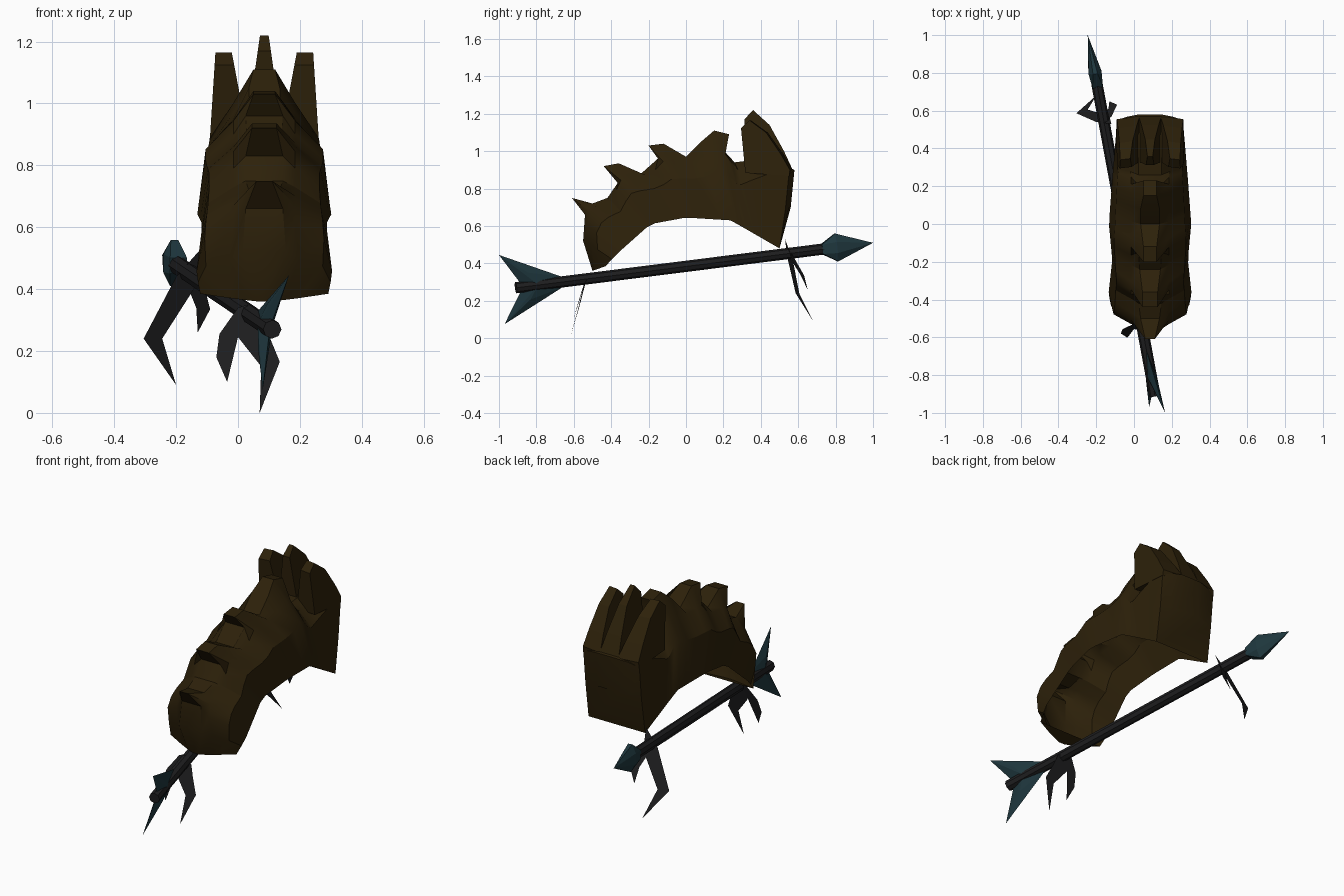
import bpy, bmesh
from mathutils import Vector

cube = bpy.data.objects.get("Cube")
if cube:
    bpy.data.objects.remove(cube)

MID = 0.085  # centre line of the hide in x


def material(name, colour):
    m = bpy.data.materials.new(name)
    m.use_nodes = True
    m.diffuse_color = (*colour, 1)
    bsdf = m.node_tree.nodes["Principled BSDF"]
    bsdf.inputs["Base Color"].default_value = (*colour, 1)
    bsdf.inputs["Roughness"].default_value = 0.9
    return m


BROWN = material("dark brown hide", (0.026, 0.015, 0.003))
TEAL = material("dark teal", (0.014, 0.04, 0.05))
CHARCOAL = material("charcoal", (0.013, 0.013, 0.014))


def finish(bm, name, mat, smooth=0):
    bmesh.ops.remove_doubles(bm, verts=bm.verts, dist=1e-5)
    bmesh.ops.recalc_face_normals(bm, faces=bm.faces)
    mesh = bpy.data.meshes.new(name)
    bm.to_mesh(mesh)
    bm.free()
    mesh.materials.append(mat)
    obj = bpy.data.objects.new(name, mesh)
    bpy.context.collection.objects.link(obj)
    if smooth:
        bpy.ops.object.select_all(action="DESELECT")
        obj.select_set(True)
        bpy.context.view_layer.objects.active = obj
        bpy.ops.object.shade_smooth_by_angle(angle=smooth)


def loft(rings, name, mat, smooth=0, gap=None):
    """Skin a list of rings and cap both ends; gap is a strip left open."""
    bm = bmesh.new()
    rows = [[bm.verts.new(p) for p in ring] for ring in rings]
    n = len(rows[0])
    for a, b in zip(rows, rows[1:]):
        for i in range(n):
            if i != gap:
                j = (i + 1) % n
                bm.faces.new((a[i], a[j], b[j], b[i]))
    bm.faces.new(rows[0])
    bm.faces.new(rows[-1])
    finish(bm, name, mat, smooth)


def hull(points, name, mat):
    bm = bmesh.new()
    verts = [bm.verts.new(p) for p in points]
    bmesh.ops.convex_hull(bm, input=verts)
    finish(bm, name, mat)


def along(path, t):
    """Point at fraction t of a polyline's length."""
    pts = [Vector(p) for p in path]
    lengths = [(b - a).length for a, b in zip(pts, pts[1:])]
    d = t * sum(lengths)
    for a, b, l in zip(pts, pts[1:], lengths):
        if d <= l:
            return a.lerp(b, d / l)
        d -= l
    return pts[-1]


# Arched hollow hide: saw-toothed crest above an open rim, both (y, z, half width)
crest = [(-.5, .36, .02), (-.55, .52, .07), (-.54, .66, .06), (-.61, .75, .025),
         (-.5, .72, .05), (-.42, .75, .06), (-.365, .83, .06), (-.44, .92, .04),
         (-.36, .935, .04), (-.24, .88, .055), (-.15, .96, .06), (-.2, 1.03, .035),
         (-.12, 1.04, .035), (0, .97, .05), (.08, 1.05, .05), (.15, 1.11, .035),
         (.23, 1.09, .035), (.205, 1, .06), (.26, .94, .06), (.34, .95, .06),
         (.45, .95, .06), (.58, .9, .06), (.56, .7, .06)]
rim = [(-.43, .385, .207), (-.37, .45, .22), (-.19, .61, .2), (0, .645, .218),
       (.24, .63, .2), (.5, .48, .178)]
rings = []
last = len(crest) - 1
for i, (y, z, w) in enumerate(crest):
    low = along(rim, min(1, i / (last - 1)))
    wide = low.z
    low = low.xy
    near = [Vector(crest[min(max(k, 0), last)][:2]) for k in (i - 1, i, i + 1)]
    mean = sum(near, Vector((0, 0))) / 3
    top = Vector((y, z))
    square = min(1, max(0, (i - 17) / 4))  # section turns boxy under the horns
    ridge = mean.lerp(top, square if i else 1)
    shoulder = ridge.lerp(low, .02 + .16 * (1 - square)) - Vector((.01 * square, 0))
    flank = ridge.lerp(low, .07 + .36 * (1 - square)) - Vector((.025 * square, 0))
    spread = .125 - .0125 * min(i, 2) + .02 * square if i else .06
    belly = wide * (.88 + .11 * square) if i else .11
    half = [(w, top), (spread, shoulder), (belly, flank), (wide, low)]
    rings.append([(MID + x, p.x, p.y) for x, p in half]
                 + [(MID - x, p.x, p.y) for x, p in reversed(half)])
loft(rings, "arched_hide", BROWN, .55, gap=3)

# Three tall horns on the rear edge
horn = [(.34, .88), (.315, 1.17), (.36, 1.22), (.45, 1.14), (.53, 1), (.578, .9), (.575, .86)]


def rear_horn(name, foot, tip, drop):
    sides = []
    for k in (0, 1):
        ring = []
        for y, z in horn:
            f = (z - .9) / .32
            x = foot[k] + (tip[k] - foot[k]) * f
            ring.append((MID + x, y - abs(x) * .13, z - drop * f))
        sides.append(ring)
    loft(sides, name, BROWN)


rear_horn("middle_horn", (-.06, .06), (-.014, .014), 0)
rear_horn("left_horn", (.055, .175), (.105, .158), .055)
rear_horn("right_horn", (-.175, -.055), (-.158, -.105), .055)

# Arrow shaft, eight sided
tail, neck, point = Vector((.11, -.91, .27)), Vector((-.195, .74, .477)), Vector((-.245, 1, .51))
axis = (point - tail).normalized()
bm = bmesh.new()
bmesh.ops.create_cone(bm, cap_ends=True, segments=8, radius1=.03, radius2=.03,
                      depth=(neck - tail).length)
bm.transform(axis.to_track_quat("Z", "Y").to_matrix().to_4x4())
bmesh.ops.translate(bm, verts=bm.verts, vec=(tail + neck) / 2)
finish(bm, "arrow_shaft", CHARCOAL)

# Faceted arrow head
side = axis.cross(Vector((0, 0, 1))).normalized()
up = side.cross(axis)
base = neck + axis * .065
head = [point]
for s in (-1, 1):
    head += [base + up * s * .075 + side * k * .012 for k in (-1, 1)]
    head += [base + side * s * .035 + up * k * .03 for k in (-1, 1)]
    head += [neck - axis * .015 + side * s * .028 + up * k * .025 for k in (-1, 1)]
hull(head, "arrow_head", TEAL)


# Swept fletchings
def fletching(name, tip, lift):
    front = tail + axis * .25 + up * lift
    rear = tail + axis * .04
    middle = (front + rear + Vector(tip)) / 3
    hull([front, rear, tip] + [middle + side * s * .018 for s in (-1, 1)]
         + [tail + axis * .12 + side * s * .025 for s in (-1, 1)], name, TEAL)


fletching("upper_fletching", (.165, -1, .445), .03)
fletching("lower_fletching", (.08, -.97, .075), -.03)


# Torn cloth strips, each a flat outline (x, z) leaning and twisting in y
def strip(name, outline, y, top, lean, twist):
    bm = bmesh.new()
    bm.faces.new([bm.verts.new((x, y + (top - z) * lean + x * twist, z)) for x, z in outline])
    bmesh.ops.triangulate(bm, faces=bm.faces)
    finish(bm, name, CHARCOAL)


strip("front_strip_short", [(.03, .35), (0, .34), (-.06, .255), (-.07, .18), (-.035, .1),
                            (0, .245), (.06, .3)], -.54, .3, -.3, .05)
strip("front_strip_long", [(.02, .33), (.08, .31), (.1, .25), (.135, .165), (.07, 0),
                           (.075, .15), (0, .245)], -.54, .3, -.28, .05)
strip("rear_strip_long", [(-.12, .53), (-.2, .44), (-.305, .24), (-.2, .09), (-.245, .24),
                          (-.13, .42)], .58, .5, .4, .32)
strip("rear_strip_short", [(-.18, .45), (-.12, .45), (-.09, .335), (-.13, .26), (-.135, .34)],
      .61, .46, .46, .4)
